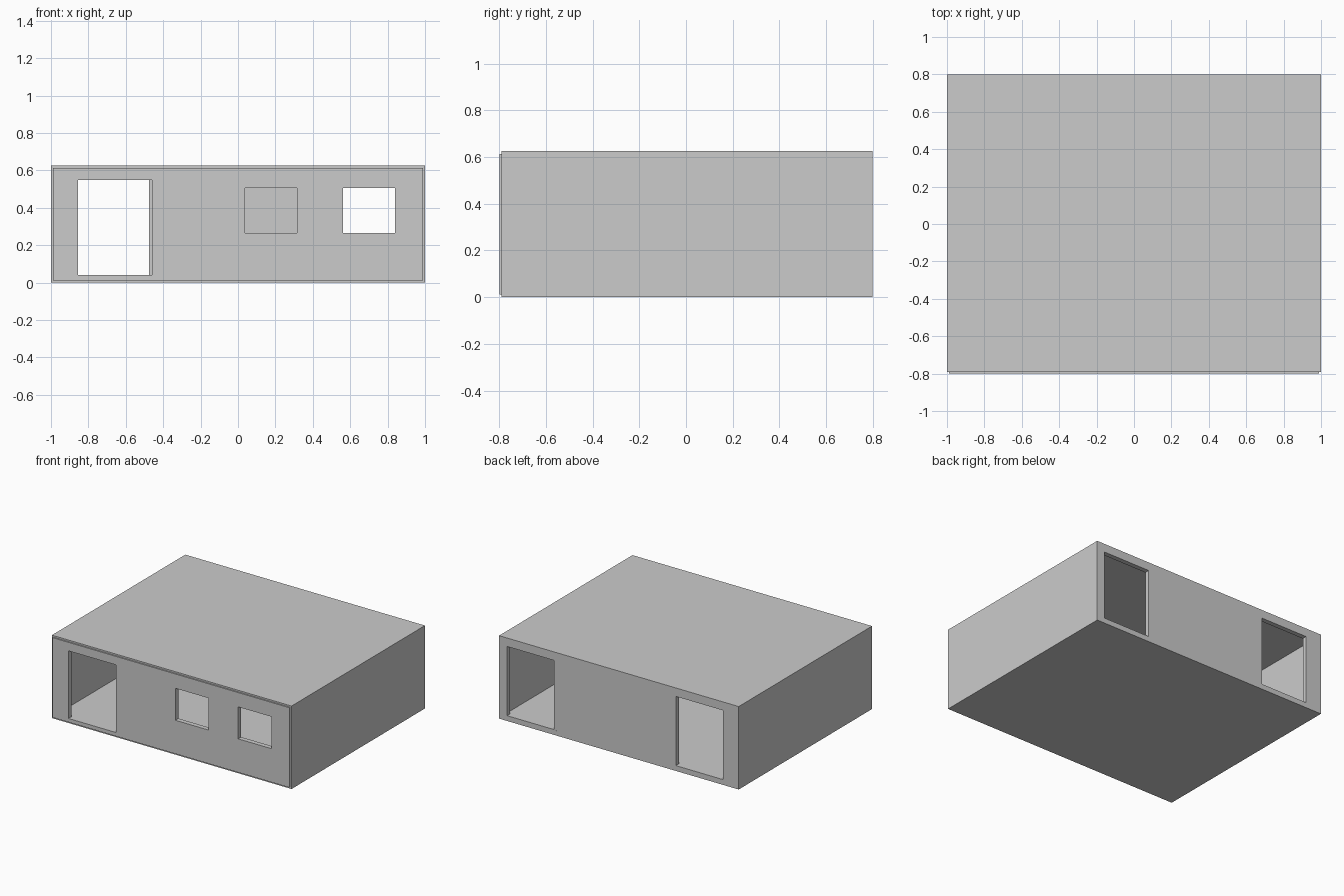
import bpy, bmesh

if "Cube" in bpy.data.objects:
    bpy.data.objects.remove(bpy.data.objects["Cube"])

T = 0.036            # slab and wall thickness
H = 0.626            # total height
FRONT, BACK = -0.79, 0.8


def box(name, x0, x1, y0, y1, z0, z1):
    bm = bmesh.new()
    bmesh.ops.create_cube(bm, size=1)
    for v in bm.verts:
        v.co.x = x1 if v.co.x > 0 else x0
        v.co.y = y1 if v.co.y > 0 else y0
        v.co.z = z1 if v.co.z > 0 else z0
    return finish(name, bm)


def finish(name, bm):
    bmesh.ops.recalc_face_normals(bm, faces=bm.faces)
    me = bpy.data.meshes.new(name)
    bm.to_mesh(me)
    bm.free()
    ob = bpy.data.objects.new(name, me)
    bpy.context.collection.objects.link(ob)
    return ob


def wall(name, x0, x1, z0, z1, y0, y1, holes):
    """Wall panel in the xz plane, leaving out each hole (xa, xb, za, zb)."""
    xs = sorted({x0, x1, *(v for h in holes for v in h[:2])})
    zs = sorted({z0, z1, *(v for h in holes for v in h[2:])})
    bm = bmesh.new()
    grid = [[bm.verts.new((x, y0, z)) for z in zs] for x in xs]
    for i in range(len(xs) - 1):
        for j in range(len(zs) - 1):
            cx, cz = (xs[i] + xs[i + 1]) / 2, (zs[j] + zs[j + 1]) / 2
            if any(a < cx < b and c < cz < d for a, b, c, d in holes):
                continue
            bm.faces.new((grid[i][j], grid[i + 1][j],
                          grid[i + 1][j + 1], grid[i][j + 1]))
    bmesh.ops.delete(bm, geom=[v for v in bm.verts if not v.link_faces], context='VERTS')
    # Thicken the panel, then merge the coplanar grid cells
    ext = bmesh.ops.extrude_face_region(bm, geom=bm.faces[:], use_keep_orig=True)
    for g in ext["geom"]:
        if isinstance(g, bmesh.types.BMVert):
            g.co.y = y1
    bmesh.ops.recalc_face_normals(bm, faces=bm.faces)
    bmesh.ops.dissolve_limit(bm, angle_limit=0.01, verts=bm.verts, edges=bm.edges)
    return finish(name, bm)


# Floor and roof slabs
box("floor", -1, 1, FRONT, BACK, 0, T)
box("roof", -1, 1, FRONT, BACK, H - T, H)

# Side walls
for side, x in (("left", -1), ("right", 1 - T)):
    box(side + "_wall", x, x + T, FRONT, BACK, T, H - T)

# Front wall stands slightly proud, with one door and two windows
wall("front_wall", -0.988, 0.988, 0.012, H - 0.012, -0.8, -0.764, [
    (-0.855, -0.46, 0.04, 0.55),
    (0.038, 0.315, 0.265, 0.506),
    (0.562, 0.84, 0.265, 0.506)])

# Back wall is flush between the slabs, with two doors
wall("back_wall", -1 + T, 1 - T, T, H - T, BACK - T, BACK, [
    (-0.868, -0.475, 0.04, 0.562),
    (0.54, 0.933, 0.04, 0.562)])
